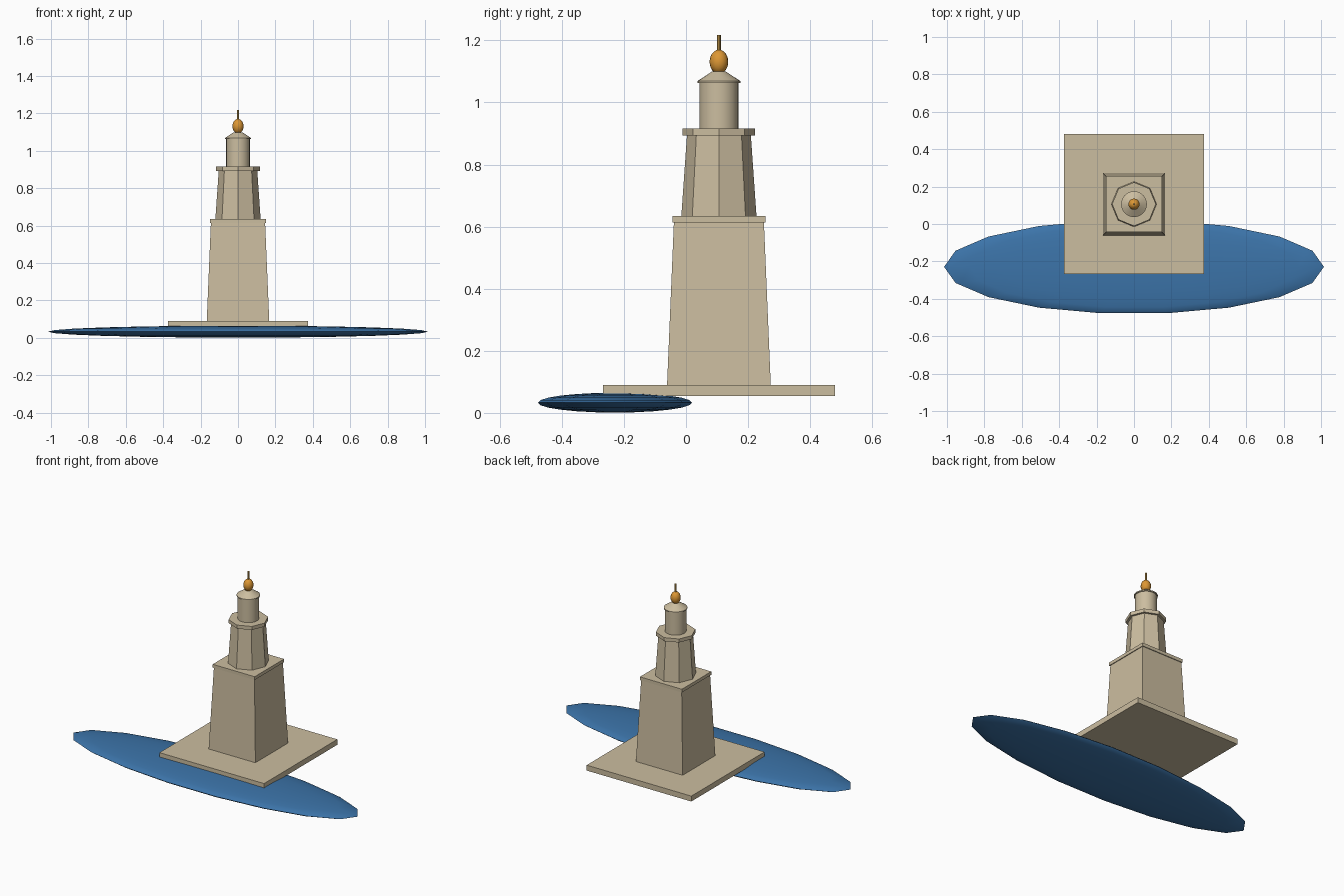
import bpy
import math

cube = bpy.data.objects.get("Cube")
if cube:
    bpy.data.objects.remove(cube, do_unlink=True)

TOWER_Y = 0.106


def material(name, rgb):
    mat = bpy.data.materials.new(name)
    mat.use_nodes = True
    color = (*rgb, 1.0)
    mat.diffuse_color = color
    bsdf = next(n for n in mat.node_tree.nodes if n.type == "BSDF_PRINCIPLED")
    bsdf.inputs["Base Color"].default_value = color
    bsdf.inputs["Roughness"].default_value = 0.8
    return mat


stone = material("pale sandstone", (0.60, 0.51, 0.35))
water = material("sea blue", (0.045, 0.175, 0.40))
flame = material("flame orange", (0.72, 0.31, 0.035))
gold = material("dull gold", (0.62, 0.36, 0.08))


def finish(obj, name, mat, smooth):
    obj.name = name
    obj.data.materials.append(mat)
    if smooth:
        bpy.ops.object.shade_smooth_by_angle(angle=math.radians(30))
    return obj


def tier(name, sides, r_low, r_high, z_low, z_high, mat=stone, turn=0.0, smooth=False):
    """Upright prism or frustum on the tower axis."""
    bpy.ops.mesh.primitive_cone_add(
        vertices=sides, radius1=r_low, radius2=r_high, depth=z_high - z_low,
        location=(0, TOWER_Y, (z_low + z_high) / 2))
    obj = bpy.context.object
    obj.rotation_euler.z = turn
    return finish(obj, name, mat, smooth)


def square_tier(name, half_low, half_high, z_low, z_high):
    """Four-sided tier, sized by its half widths."""
    k = math.sqrt(2)
    return tier(name, 4, half_low * k, half_high * k, z_low, z_high, turn=math.pi / 4)


def ellipsoid(name, segments, rings, location, radii, mat):
    bpy.ops.mesh.primitive_uv_sphere_add(segments=segments, ring_count=rings, radius=1, location=location)
    obj = bpy.context.object
    # Turn the mesh so that a vertex lies on the y axis before scaling
    for v in obj.data.vertices:
        v.co.x, v.co.y = -v.co.y, v.co.x
    obj.scale = radii
    bpy.ops.object.transform_apply(location=False, rotation=False, scale=True)
    return finish(obj, name, mat, True)


# Sea in front of the tower
ellipsoid("sea", 18, 12, (0, -0.229, 0.033), (1 / math.cos(math.radians(10)), 0.252, 0.032), water)

# Square plinth and tapering lower tower
square_tier("plinth", 0.374, 0.374, 0.055, 0.09)
square_tier("lower_tower", 0.167, 0.145, 0.09, 0.614)
square_tier("lower_cornice", 0.15, 0.15, 0.614, 0.635)

# Octagonal middle tower, corners on the axes
tier("middle_tower", 8, 0.121, 0.103, 0.635, 0.893)
tier("middle_cornice", 8, 0.117, 0.117, 0.893, 0.916)

# Round lantern and its roof
tier("lantern", 24, 0.063, 0.063, 0.916, 1.062, smooth=True)
tier("roof_lip", 24, 0.069, 0.069, 1.062, 1.069, smooth=True)
tier("roof", 24, 0.069, 0.023, 1.069, 1.099, smooth=True)

# Beacon flame and finial
ellipsoid("beacon", 16, 12, (0, TOWER_Y, 1.131), (0.03, 0.03, 0.039), flame)
tier("finial", 8, 0.006, 0.006, 1.15, 1.218, mat=gold, smooth=True)
